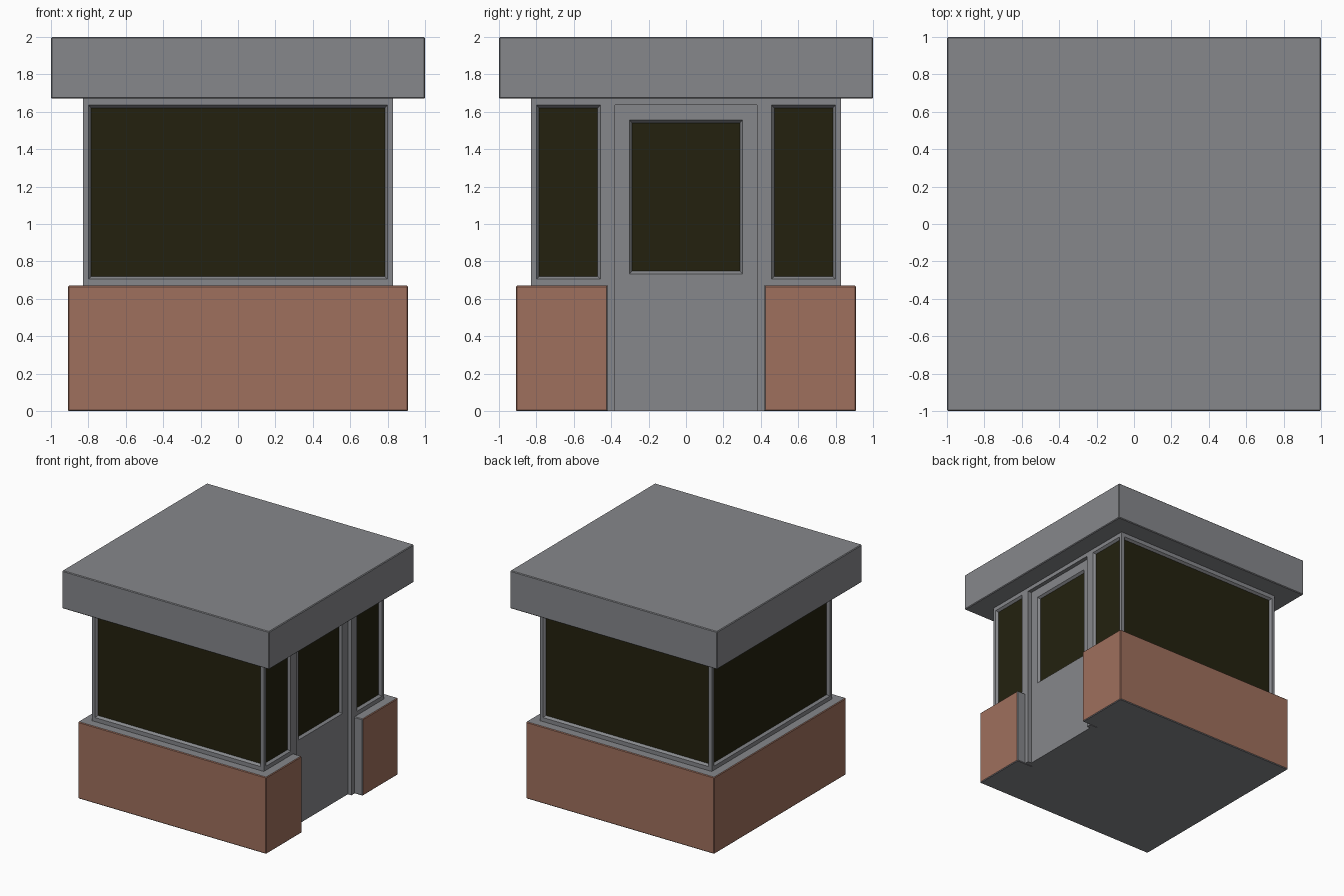
import bpy, bmesh, math
from mathutils import Matrix

if "Cube" in bpy.data.objects:
    bpy.data.objects.remove(bpy.data.objects["Cube"])


def material(name, rgb):
    m = bpy.data.materials.new(name)
    m.diffuse_color = (*rgb, 1)
    m.use_nodes = True
    m.node_tree.nodes["Principled BSDF"].inputs["Base Color"].default_value = m.diffuse_color
    return m


GREY = material("grey metal", (0.24, 0.245, 0.26))
BRICK = material("brick red", (0.345, 0.16, 0.11))
GLASS = material("dark glass", (0.017, 0.0155, 0.0045))


def finish(name, bm, mats, bevel=0.0):
    me = bpy.data.meshes.new(name)
    bm.to_mesh(me)
    bm.free()
    for m in mats:
        me.materials.append(m)
    ob = bpy.data.objects.new(name, me)
    bpy.context.collection.objects.link(ob)
    if bevel:
        mod = ob.modifiers.new("edge", 'BEVEL')
        mod.width = bevel
        mod.segments = 1
    return ob


def box(name, x, y, z, turn=0, bevel=0.0):
    """Grey box from (min, max) ranges, turned in quarter turns about z."""
    bm = bmesh.new()
    bmesh.ops.create_cube(bm, size=1)
    for v in bm.verts:
        for i, (a, b) in enumerate((x, y, z)):
            v.co[i] = a if v.co[i] < 0 else b
    bm.transform(Matrix.Rotation(turn * math.pi / 2, 4, 'Z'))
    return finish(name, bm, [GREY], bevel)


def window(name, d, u, z, turn=0, depth=0.02, trim=0.015):
    """Sloped grey trim leading in to a recessed pane."""
    bm = bmesh.new()

    def ring(t, x):
        return [bm.verts.new(p) for p in (
            (x, u[0] + t, z[0] + t), (x, u[1] - t, z[0] + t),
            (x, u[1] - t, z[1] - t), (x, u[0] + t, z[1] - t))]
    outer, inner = ring(0, d), ring(trim, d - depth)
    for i in range(4):
        j = (i + 1) % 4
        bm.faces.new((outer[i], outer[j], inner[j], inner[i]))
    bm.faces.new(inner).material_index = 1
    bm.transform(Matrix.Rotation(turn * math.pi / 2, 4, 'Z'))
    return finish(name, bm, [GREY, GLASS])


# Roof slab
box("roof", (-1, 1), (-1, 1), (1.67, 2), bevel=0.006)

# Base with a door notch on the right; outer sides are brick
bm = bmesh.new()
outline = [(-.91, -.91), (.91, -.91), (.91, -.42), (.76, -.42),
           (.76, .42), (.91, .42), (.91, .91), (-.91, .91)]
face = bm.faces.new([bm.verts.new((x, y, 0)) for x, y in outline])
top = bmesh.ops.extrude_face_region(bm, geom=[face])
for v in top["geom"]:
    if isinstance(v, bmesh.types.BMVert):
        v.co.z = 0.67
bmesh.ops.recalc_face_normals(bm, faces=bm.faces)
for f in bm.faces:
    c = f.calc_center_median()
    if abs(f.normal.z) < 0.5 and max(abs(c.x), abs(c.y)) > 0.9:
        f.material_index = 1
finish("base", bm, [GREY, BRICK], 0.006)

# Corner posts
for k in range(4):
    box("corner_post", (.80, .83), (.80, .83), (.66, 1.68), k)

# Left, front and back walls: rails and one wide window each
for side, k in (("back", 1), ("left", 2), ("front", 3)):
    box(side + "_sill", (.77, .83), (-.80, .80), (.66, .705), k)
    box(side + "_header", (.77, .83), (-.80, .80), (1.635, 1.68), k)
    window(side + "_window", .83, (-.80, .80), (.705, 1.635), k)

# Right wall: header, jambs, sills and side windows
box("right_header", (.74, .83), (-.80, .80), (1.635, 1.68))
for s, n in ((-1, "front"), (1, "rear")):
    span = lambda a, b: tuple(sorted((s * a, s * b)))
    box(n + "_jamb_lower", (.74, .83), span(.38, .42), (0, .67))
    box(n + "_jamb_upper", (.74, .83), span(.38, .458), (.67, 1.635))
    box(n + "_side_sill", (.77, .83), span(.458, .80), (.66, .705))
    window(n + "_side_window", .83, span(.458, .80), (.705, 1.635))

# Door: stiles, panel, head rail and window
for s in (-1, 1):
    box("door_stile", (.75, .795), tuple(sorted((s * .303, s * .38))), (0, 1.635))
box("door_panel", (.75, .795), (-.303, .303), (0, .733))
box("door_head", (.75, .795), (-.303, .303), (1.555, 1.635))
window("door_window", .795, (-.303, .303), (.733, 1.555))
